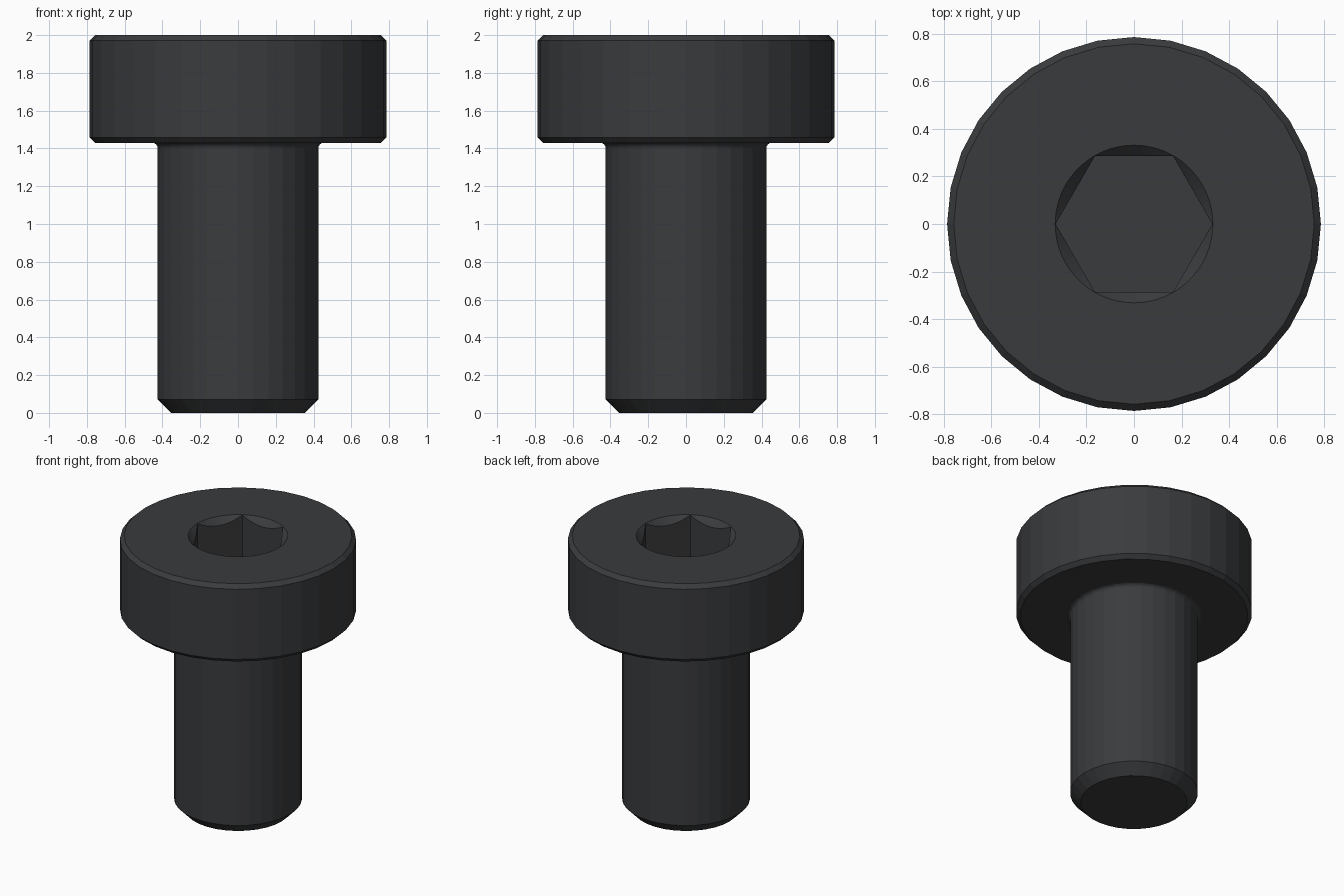
import bpy, bmesh, math

if "Cube" in bpy.data.objects:
    bpy.data.objects.remove(bpy.data.objects["Cube"])

SIDES = 32


def lathe(name, profile, sides, start=0.0):
    """Closed solid of revolution from (radius, z) points, bottom to top, capped."""
    bm = bmesh.new()
    rings = []
    for r, z in profile:
        rings.append([bm.verts.new((r * math.cos(start + 2 * math.pi * i / sides),
                                    r * math.sin(start + 2 * math.pi * i / sides), z))
                      for i in range(sides)])
    for a, b in zip(rings, rings[1:]):
        for i in range(sides):
            j = (i + 1) % sides
            bm.faces.new((a[i], a[j], b[j], b[i]))
    bm.faces.new(rings[0][::-1])
    bm.faces.new(rings[-1])
    bmesh.ops.recalc_face_normals(bm, faces=bm.faces)
    mesh = bpy.data.meshes.new(name)
    bm.to_mesh(mesh)
    bm.free()
    obj = bpy.data.objects.new(name, mesh)
    bpy.context.collection.objects.link(obj)
    return obj


# Screw body: tip chamfer, shank, small fillet, bevelled head
FILLET = 0.03
SHANK, UNDER = 0.425, 1.43
fillet = [(SHANK + FILLET * (1 - math.cos(a)), UNDER - FILLET * (1 - math.sin(a)))
          for a in (math.radians(d) for d in (0, 22.5, 45, 67.5, 90))]
profile = ([(0.355, 0.0), (SHANK, 0.072)] + fillet +
           [(0.757, UNDER), (0.785, 1.458), (0.785, 1.972), (0.757, 2.0)])
screw = lathe("cap_screw", profile, SIDES)

# Hex socket and its conical lead-in, cut from the head
hex_cutter = lathe("hex_cutter", [(0.329, 1.57), (0.329, 2.1)], 6)
cone_cutter = lathe("lead_in_cutter", [(0.08, 1.749), (0.381, 2.05)], 64)
for cutter in (hex_cutter, cone_cutter):
    cutter.hide_render = True
    cutter.hide_set(True)
    mod = screw.modifiers.new(cutter.name, 'BOOLEAN')
    mod.operation = 'DIFFERENCE'
    mod.solver = 'EXACT'
    mod.object = cutter

# Blackened steel
steel = bpy.data.materials.new("black_steel")
steel.diffuse_color = (0.042, 0.044, 0.047, 1.0)
steel.use_nodes = True
steel.node_tree.nodes["Principled BSDF"].inputs["Base Color"].default_value = steel.diffuse_color
for obj in (screw, hex_cutter, cone_cutter):
    obj.data.materials.append(steel)
